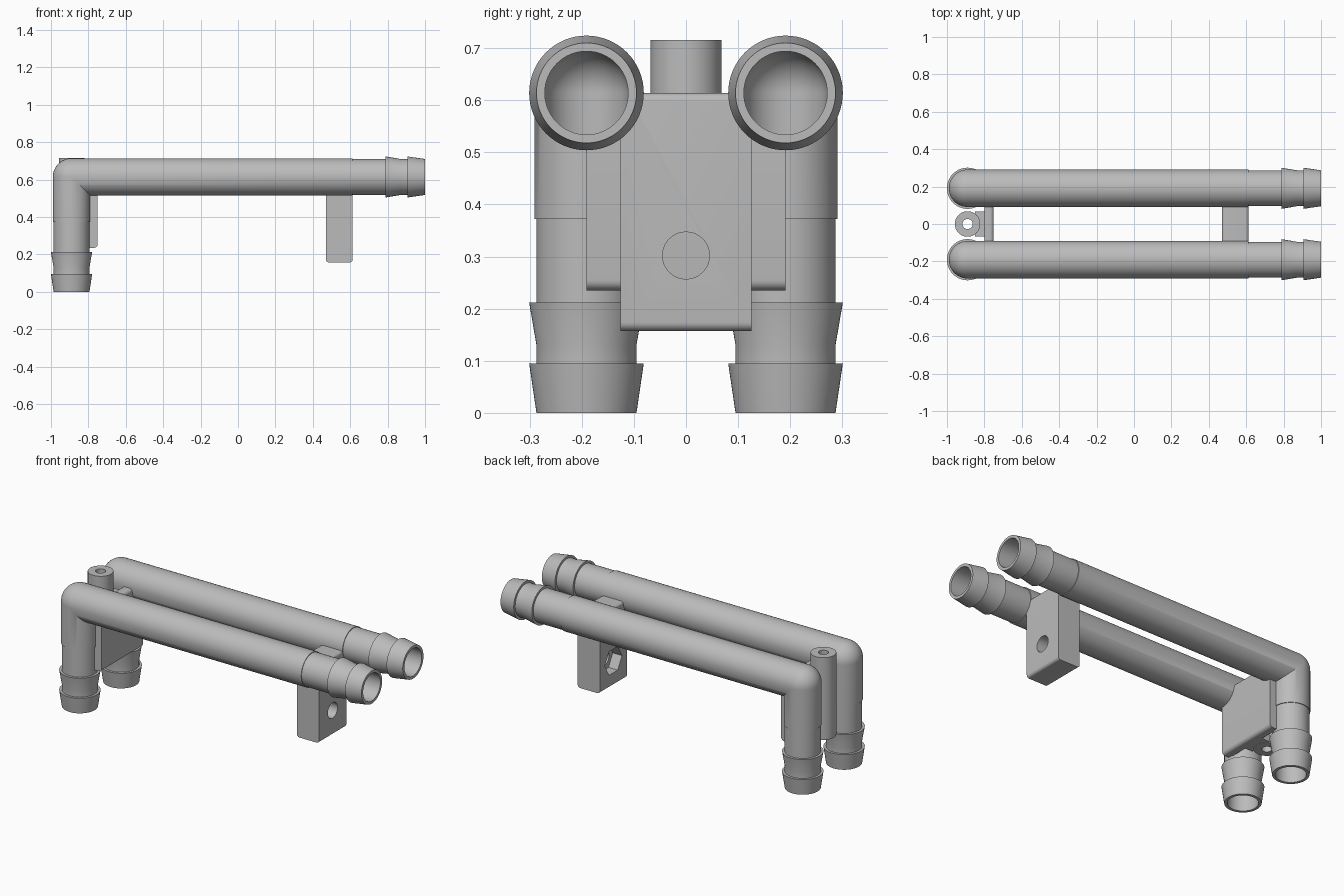
import bpy, bmesh, math
from mathutils import Matrix

if "Cube" in bpy.data.objects:
    bpy.data.objects.remove(bpy.data.objects["Cube"])

grey = bpy.data.materials.new("plain grey")
grey.use_nodes = True
COLOUR = (0.5, 0.5, 0.5, 1)
grey.diffuse_color = COLOUR
grey.node_tree.nodes["Principled BSDF"].inputs["Base Color"].default_value = COLOUR

PIPE_Y, AXIS_Z, LEG_X = 0.191, 0.614, -0.89
SEGMENTS, BORE = 64, 0.08


def make_object(name, bm):
    bmesh.ops.recalc_face_normals(bm, faces=bm.faces)
    mesh = bpy.data.meshes.new(name)
    bm.to_mesh(mesh)
    bm.free()
    mesh.materials.append(grey)
    obj = bpy.data.objects.new(name, mesh)
    bpy.context.collection.objects.link(obj)
    return obj


def activate(obj):
    bpy.ops.object.select_all(action="DESELECT")
    obj.select_set(True)
    bpy.context.view_layer.objects.active = obj


def smooth(obj):
    activate(obj)
    bpy.ops.object.shade_smooth_by_angle(angle=math.radians(30))


def box(name, low, high, rounding=0, pick=None):
    """Box between two corners; edges along y chosen by pick are rounded."""
    bm = bmesh.new()
    bmesh.ops.create_cube(bm, size=1)
    for v in bm.verts:
        v.co = [(a + b) / 2 + c * (b - a) for a, b, c in zip(low, high, v.co)]
    if rounding:
        mid_x = (low[0] + high[0]) / 2
        edges = [e for e in bm.edges
                 if abs(e.verts[0].co.y - e.verts[1].co.y) > 0.01
                 and (pick is None or pick(e.verts[0].co.x > mid_x))]
        bmesh.ops.bevel(bm, geom=edges, offset=rounding, segments=6,
                        profile=0.5, affect="EDGES")
    return make_object(name, bm)


def cylinder(name, centre, radius, length, axis="Z", sides=SEGMENTS):
    bm = bmesh.new()
    turn = Matrix.Rotation(math.pi / 2, 4, "Y") if axis == "X" else Matrix()
    bmesh.ops.create_cone(bm, cap_ends=True, segments=sides, radius1=radius,
                          radius2=radius, depth=length,
                          matrix=Matrix.Translation(centre) @ turn)
    return make_object(name, bm)


def cut(target, cutters):
    for cutter in cutters:
        cutter.hide_render = True
        mod = target.modifiers.new("cut", "BOOLEAN")
        mod.operation, mod.solver, mod.object = "DIFFERENCE", "EXACT", cutter
        activate(target)
        bpy.ops.object.modifier_apply(modifier=mod.name)
        bpy.data.objects.remove(cutter)


def pipe_rings(leg, arm, radius, y):
    """Rings up the leg, round the elbow (round outside, mitred inside), along the arm."""
    circle = [(math.cos(a), math.sin(a)) for a in
              (2 * math.pi * i / SEGMENTS for i in range(SEGMENTS))]
    rings = [[(LEG_X + r * c, y + r * s, z) for c, s in circle] for z, r in leg]
    steps = 16
    for k in range(steps + 1):
        phi = math.pi / 2 * k / steps
        ring = []
        for c, s in circle:
            d = radius * c
            if d > 0:
                ring.append((LEG_X + d, y + radius * s, AXIS_Z - d))
            else:
                ring.append((LEG_X + d * math.cos(phi), y + radius * s,
                             AXIS_Z - d * math.sin(phi)))
        rings.append(ring)
    rings += [[(x, y + r * s, AXIS_Z - r * c) for c, s in circle] for x, r in arm]
    return rings


# Barbed end as (distance from the mouth, radius), mouth first
MAIN, NECK, BARB = 0.1, 0.096, 0.11
barbs = [(0, NECK), (0.095, BARB), (0.095, NECK), (0.13, NECK),
         (0.212, BARB), (0.212, NECK)]
leg_outer = barbs + [(0.372, NECK), (0.372, MAIN)]
arm_outer = [(0.613, MAIN), (0.613, NECK)] + [(1 - d, r) for d, r in reversed(barbs)]

# Two hollow bent pipes
for name, side in (("right_pipe", -1), ("left_pipe", 1)):
    y = side * PIPE_Y
    outer = pipe_rings(leg_outer, arm_outer, MAIN, y)
    inner = pipe_rings([(0, BORE)], [(1, BORE)], BORE, y)
    bm = bmesh.new()
    loops = [[bm.verts.new(p) for p in ring] for ring in outer + inner[::-1]]
    for a, b in zip(loops, loops[1:] + loops[:1]):
        for i in range(SEGMENTS):
            j = (i + 1) % SEGMENTS
            bm.faces.new((a[i], a[j], b[j], b[i]))
    bmesh.ops.remove_doubles(bm, verts=bm.verts, dist=0.00005)
    smooth(make_object(name, bm))


def bore_cutters():
    return [cylinder("bore_cutter", (0, s * PIPE_Y, AXIS_Z), 0.09, 1.8, "X")
            for s in (-1, 1)]


# Front mounting block with a bolt hole and a hexagonal nut pocket
block = box("mounting_block", (0.47, -0.126, 0.157), (0.613, 0.126, AXIS_Z), 0.017)
cut(block, bore_cutters() + [
    cylinder("bolt_hole", (0.54, 0, 0.302), 0.045, 0.4, "X"),
    cylinder("nut_pocket", (0.47, 0, 0.302), 0.08, 0.12, "X", 6)])
smooth(block)

# Rear plate tying the legs together
plate = box("rear_plate", (-0.80, -PIPE_Y, 0.235), (-0.75, PIPE_Y, AXIS_Z), 0.02,
            lambda outward: outward)
cut(plate, bore_cutters())
smooth(plate)

# Screw post and the web joining it to the plate
post = cylinder("screw_post", (LEG_X, 0, 0.4755), 0.068, 0.481)
cut(post, [cylinder("screw_hole", (LEG_X, 0, 0.5), 0.027, 1)])
smooth(post)
box("post_web", (-0.85, -0.067, 0.236), (-0.79, 0.067, 0.6))
